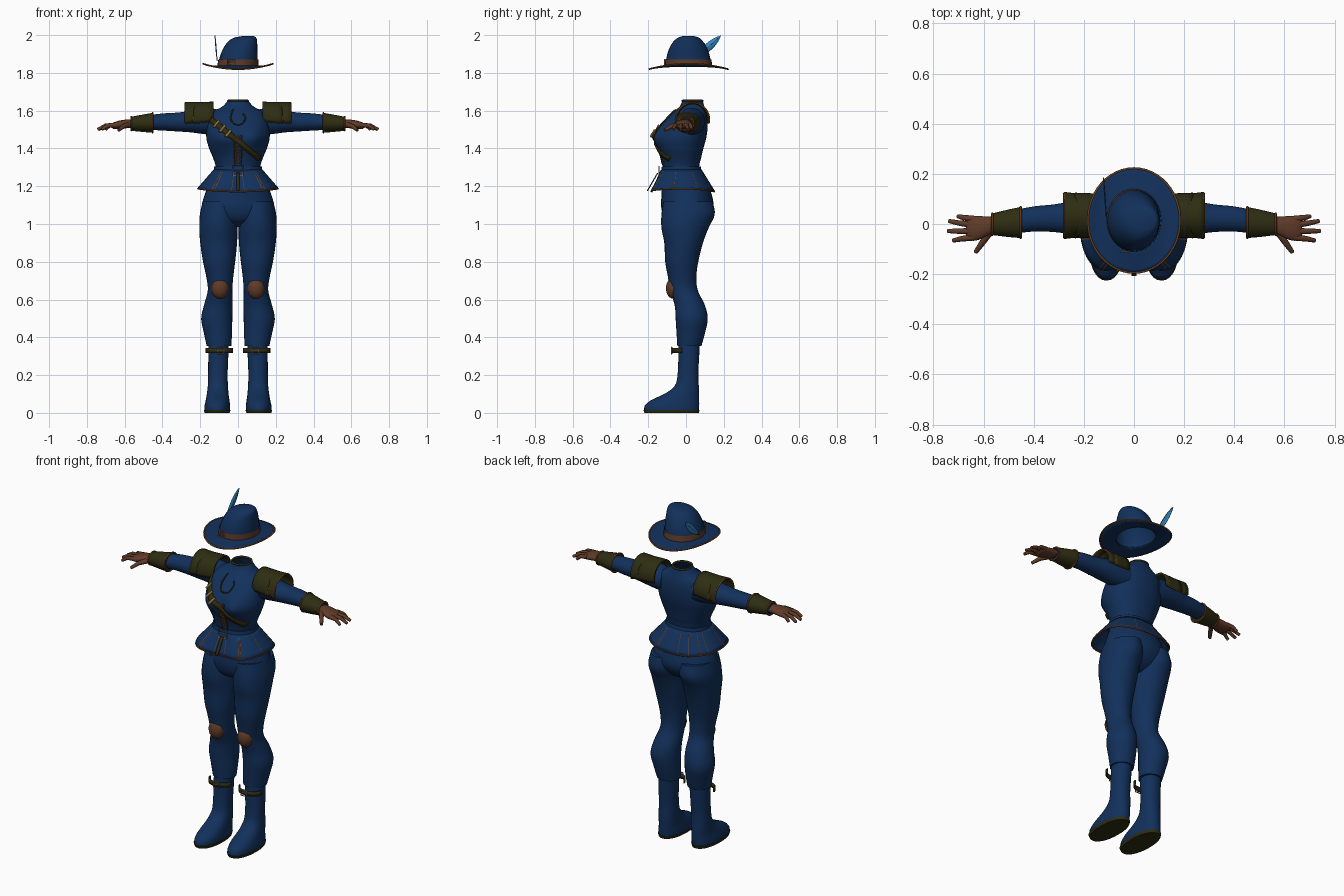
import bpy, bmesh
from math import sin, cos, pi, radians, exp
from mathutils import Vector

cube = bpy.data.objects.get("Cube")
if cube:
    bpy.data.objects.remove(cube)


def material(name, rgb):
    m = bpy.data.materials.new(name)
    m.use_nodes = True
    m.diffuse_color = (*rgb, 1)
    m.node_tree.nodes["Principled BSDF"].inputs["Base Color"].default_value = (*rgb, 1)
    return m


NAVY = material("navy cloth", (0.006, 0.030, 0.105))
BROWN = material("brown leather", (0.115, 0.043, 0.021))
OLIVE = material("dark olive leather", (0.027, 0.026, 0.006))
TRIM = material("orange brown trim", (0.17, 0.055, 0.014))
METAL = material("grey metal", (0.20, 0.18, 0.15))
BRASS = material("brass", (0.28, 0.17, 0.04))
FEATHER = material("light blue feather", (0.03, 0.24, 0.55))


def finish(ob, mat, mirror, thick=0):
    ob.data.materials.clear()
    ob.data.materials.append(mat)
    bpy.ops.object.select_all(action="DESELECT")
    ob.select_set(True)
    bpy.context.view_layer.objects.active = ob
    bpy.ops.object.shade_smooth_by_angle(angle=radians(50))
    if thick:
        s = ob.modifiers.new("thickness", "SOLIDIFY")
        s.thickness, s.offset = thick, 0
    if mirror:
        ob.modifiers.new("mirror", "MIRROR")
    return ob


def sheet(name, f, nu, nv, mat, wrap=False, caps="", thick=0, mirror=False):
    """Surface f(u, v); u runs round when wrap is set, caps close the start or end."""
    bm = bmesh.new()
    cols = nu if wrap else nu + 1
    grid = [[bm.verts.new(f(i / nu, j / nv)) for i in range(cols)] for j in range(nv + 1)]
    for a, b in zip(grid, grid[1:]):
        for i in range(nu):
            k = (i + 1) % cols
            bm.faces.new((a[i], a[k], b[k], b[i]))
    if "s" in caps:
        bm.faces.new(grid[0][::-1])
    if "e" in caps:
        bm.faces.new(grid[-1])
    bmesh.ops.recalc_face_normals(bm, faces=bm.faces)
    me = bpy.data.meshes.new(name)
    bm.to_mesh(me)
    bm.free()
    ob = bpy.data.objects.new(name, me)
    bpy.context.collection.objects.link(ob)
    return finish(ob, mat, mirror, thick)


def tube(name, pts, r, mat, cyclic=False, mirror=False, tip=None):
    cu = bpy.data.curves.new(name, "CURVE")
    cu.dimensions, cu.bevel_depth, cu.bevel_resolution = "3D", r, 2
    cu.use_fill_caps = True
    sp = cu.splines.new("POLY")
    sp.points.add(len(pts) - 1)
    for i, p in enumerate(pts):
        sp.points[i].co = (*p, 1)
        sp.points[i].radius = 1 if tip is None else 1 + (tip - 1) * i / (len(pts) - 1)
    sp.use_cyclic_u = cyclic
    ob = bpy.data.objects.new(name, cu)
    bpy.context.collection.objects.link(ob)
    bpy.ops.object.select_all(action="DESELECT")
    ob.select_set(True)
    bpy.context.view_layer.objects.active = ob
    bpy.ops.object.convert(target="MESH")
    return finish(bpy.context.object, mat, mirror)


def profile(rows, t):
    """Smooth interpolation of (t, a0, a1, b0, b1) rows."""
    last = len(rows) - 1
    i = max(0, min(last - 1, sum(r[0] <= t for r in rows) - 1))
    h = rows[i + 1][0] - rows[i][0]
    s = (t - rows[i][0]) / h

    def slope(j, k):
        a, b = rows[max(j - 1, 0)], rows[min(j + 1, last)]
        return (b[k] - a[k]) / (b[0] - a[0]) * h
    return [(2*s**3 - 3*s*s + 1) * rows[i][k] + (s**3 - 2*s*s + s) * slope(i, k)
            + (3*s*s - 2*s**3) * rows[i + 1][k] + (s**3 - s*s) * slope(i + 1, k) for k in range(1, 5)]


def ring(box, a, n=2.0):
    a0, a1, b0, b1 = box
    c, s = cos(a), sin(a)
    p = lambda w: (1 if w > 0 else -1) * abs(w) ** (2 / n)
    return (a0 + a1) / 2 + (a1 - a0) / 2 * p(c), (b0 + b1) / 2 + (b1 - b0) / 2 * p(s)


def loft(name, rows, mat, axis="z", n=2.0, caps="se", mirror=False, steps=30, shape=None, sides=28):
    def f(u, v):
        t = rows[0][0] + (rows[-1][0] - rows[0][0]) * v
        a, b = ring(profile(rows, t), 2 * pi * u, n)
        co = (a, b, t) if axis == "z" else (t, a, b)
        return shape(*co) if shape else co
    return sheet(name, f, sides, steps, mat, True, caps, mirror=mirror)


# Jacket body with shaped chest
TORSO = [(1.24, -.13, .13, -.12, .09), (1.30, -.118, .118, -.12, .07), (1.35, -.132, .132, -.13, .08),
         (1.40, -.153, .153, -.143, .092), (1.46, -.168, .168, -.15, .108), (1.52, -.163, .163, -.132, .115),
         (1.57, -.15, .15, -.09, .112), (1.60, -.125, .125, -.06, .105), (1.62, -.085, .085, -.035, .098),
         (1.655, -.052, .052, -.018, .088)]


def bust(x, y, z):
    if y < 0:
        y -= .032 * exp(-((abs(x) - .08) / .055) ** 2 - ((z - 1.455) / .055) ** 2)
    return x, y, z


def front(x, z, lift=.004):
    x0, x1, y0, y1 = profile(TORSO, z)
    k = min(abs(x) / x1, .98)
    y = (y0 + y1) / 2 - (y1 - y0) / 2 * (1 - k ** 2.2) ** (1 / 2.2)
    return Vector((x, bust(x, y, z)[1] - lift, z))


loft("jacket_body", TORSO, NAVY, n=2.2, caps="", shape=bust, steps=40, sides=40)
top = profile(TORSO, 1.655)
tube("collar_trim", [(*ring(top, 2 * pi * i / 24, 2.2), 1.652) for i in range(24)], .006, OLIVE, True)
tube("neck_trim", [front(.038 * cos(a), 1.56 + (.035 if a > pi else .065) * sin(a))
                   for a in [pi * (.75 + 1.5 * i / 16) for i in range(17)]], .004, OLIVE)

# Lacing down the chest
for i in range(8):
    z = 1.32 + .019 * i
    for s in (-1, 1):
        tube("lace", [front(-.014 * s, z), front(.014 * s, z + .016)], .0028, TRIM)
for s in (-1, 1):
    tube("lace_edge", [front(.018 * s, 1.31 + .16 * i / 8, .002) for i in range(9)], .003, OLIVE)

# Chest strap with small fittings
start, end = Vector((-.145, 0, 1.555)), Vector((.115, 0, 1.345))
side = Vector((.63, 0, .78))


def strap_point(t, w, lift):
    p = start.lerp(end, t) + side * w
    return front(p.x, p.z, lift)


sheet("chest_strap", lambda u, v: strap_point(u, .026 * (v - .5), .007), 24, 2, OLIVE, thick=.008)
for w in (-.014, .014):
    tube("strap_edge", [strap_point(i / 20, w, .009) for i in range(21)], .0022, TRIM)
for t in (.12, .24, .36):
    tube("strap_fitting", [strap_point(t, -.022, .014), strap_point(t, .022, .014)], .007, BRASS)


def buckle(name, c, w, h, mat=METAL, mirror=False):
    tube(name, [(c[0] + sx * w, c[1], c[2] + sz * h) for sx, sz in ((-1, -1), (1, -1), (1, 1), (-1, 1))],
         .0035, mat, True, mirror)
    tube(name + "_pin", [(c[0] - w, c[1], c[2]), (c[0] + w, c[1], c[2])], .0025, mat, mirror=mirror)


# Waist belt and flared skirt panels
loft("waist_belt", [(1.265, -.132, .132, -.134, .086), (1.305, -.126, .126, -.128, .078)], NAVY, n=2.2, steps=3)
buckle("belt_buckle", (0, -.143, 1.282), .026, .024)


def skirt(u, v):
    a = 2 * pi * u
    box = [p + (q - p) * v for p, q in zip((-.127, .127, -.13, .08), (-.212, .212, -.18, .15))]
    x, y = ring(box, a, 2.3)
    if sin(a) < 0:
        y -= .03 * v * sin(2 * a) ** 2
    return Vector((x, y, 1.285 - v * (.113 - .015 * cos(a) ** 2)))


sheet("jacket_skirt", skirt, 48, 6, NAVY, True, thick=.008)
tube("skirt_hem", [skirt(i / 48, 1) for i in range(48)], .0045, TRIM, True)
for deg in (-97, -83, -55, -50, -12, 25, 62, 67, 100, 118, 140, 192, 155, 232, 237):
    tube("skirt_seam", [skirt(deg / 360, .1 + .9 * j / 6) * 1 for j in range(7)], .0045, TRIM)
sheet("belt_tail", lambda u, v: (.018 * (u - .5), -.15 - .055 * v, 1.27 - .095 * v), 1, 4, OLIVE, thick=.006)

# Hips, legs, boots
loft("hips", [(.985, -.06, .06, -.05, .05), (1.02, -.16, .16, -.105, .105), (1.08, -.192, .192, -.13, .143),
              (1.15, -.178, .178, -.13, .138), (1.22, -.15, .15, -.125, .11), (1.29, -.12, .12, -.12, .07)], NAVY)
loft("trouser_leg", [(.355, .035, .166, -.046, .082), (.42, .032, .18, -.05, .1), (.5, .03, .195, -.055, .115),
                     (.57, .028, .18, -.06, .1), (.65, .03, .16, -.085, .062), (.72, .025, .168, -.096, .055),
                     (.8, .015, .185, -.11, .065), (.9, .005, .2, -.115, .09), (.98, .002, .205, -.13, .12),
                     (1.05, .0, .202, -.13, .152), (1.12, .002, .187, -.12, .142)], NAVY, mirror=True, steps=44)
loft("boot", [(.012, .042, .178, -.222, .068), (.04, .042, .177, -.218, .07), (.07, .046, .17, -.18, .07),
              (.1, .05, .165, -.115, .07), (.14, .053, .16, -.062, .068), (.2, .055, .158, -.045, .065),
              (.34, .05, .157, -.04, .072), (.4, .05, .155, -.04, .075)], NAVY, n=2.2, mirror=True)
loft("boot_sole", [(0, .044, .176, -.22, .068), (.016, .039, .181, -.226, .072)], OLIVE, n=2.2, mirror=True, steps=2)


def knee(u, v):
    a, b = 2 * pi * u, pi / 2 * v
    return .095 + .047 * cos(a) * cos(b), -.068 - .038 * sin(b), .66 + .058 * sin(a) * cos(b)


sheet("knee_patch", knee, 10, 6, BROWN, True, mirror=True)
sheet("ankle_strap", lambda u, v: (.099 + .069 * cos(pi * (1 + u)), -.022 + .05 * sin(pi * (1 + u)), .317 + .027 * v),
      20, 1, OLIVE, thick=.006, mirror=True)
buckle("ankle_buckle", (.092, -.076, .33), .018, .018, mirror=True)

# Sleeves and forearm cuffs
loft("sleeve", [(.10, -.03, .10, 1.47, 1.605), (.17, -.04, .10, 1.475, 1.615), (.25, -.04, .09, 1.485, 1.6),
                (.32, -.032, .078, 1.49, 1.59), (.40, -.03, .07, 1.495, 1.585), (.50, -.04, .05, 1.5, 1.572),
                (.57, -.035, .03, 1.505, 1.557)], NAVY, "x", mirror=True)
CUFF = [(.452, -.056, .068, 1.484, 1.588), (.50, -.052, .058, 1.488, 1.58), (.565, -.044, .042, 1.495, 1.568)]
loft("forearm_cuff", CUFF, OLIVE, "x", mirror=True, steps=8)
for row in CUFF[::2]:
    tube("cuff_trim", [(row[0], *ring(row[1:], 2 * pi * i / 24)) for i in range(24)], .0045, TRIM, True, True)
tube("cuff_seam", [(r[0], *ring(r[1:], radians(250))) for r in CUFF], .004, TRIM, mirror=True)

# Gloved hands
loft("palm", [(.55, -.032, .028, 1.507, 1.555), (.59, -.05, .03, 1.507, 1.553), (.63, -.066, .032, 1.503, 1.547),
              (.66, -.064, .03, 1.503, 1.537), (.67, -.055, .024, 1.51, 1.53)], BROWN, "x", mirror=True, steps=12)
for y, tip_x, tip_y in ((.02, .702, .031), (-.004, .738, .012), (-.029, .743, -.028), (-.053, .722, -.066)):
    tube("finger", [(.64, y, 1.525), ((.66 + tip_x) / 2, (y + tip_y) / 2, 1.521), (tip_x, tip_y, 1.5)],
         .0135, BROWN, mirror=True, tip=.6)
tube("thumb", [(.575, -.03, 1.525), (.605, -.075, 1.518), (.632, -.113, 1.497)], .016, BROWN, mirror=True, tip=.55)


# Shoulder guards in two overlapping layers
def guard(x0, x1, r0, r1):
    def f(u, v):
        a, r = radians(-12 + 204 * u), r0 + (r1 - r0) * v
        return x0 + (x1 - x0) * v, .034 + r * cos(a), 1.553 + r * sin(a) + .008 * (1 - v)
    return f


for name, f in (("shoulder_guard", guard(.13, .235, .082, .086)), ("shoulder_guard_lower", guard(.19, .278, .078, .089))):
    sheet(name, f, 20, 4, OLIVE, thick=.01, mirror=True)
    tube(name + "_trim", [f(i / 20, 1) for i in range(21)], .0045, TRIM, mirror=True)
    for u in (0, 1):
        tube(name + "_hem", [f(u, 0), f(u, 1)], .0045, TRIM, mirror=True)

# Hat with tilted crown, curved brim, band and feather
CROWN = [(1.832, -.105, .105, -.107, .135), (1.87, -.1, .104, -.105, .13), (1.91, -.087, .103, -.096, .12),
         (1.95, -.066, .102, -.078, .102), (1.975, -.042, .1, -.058, .082), (1.988, -.015, .095, -.038, .066),
         (1.994, .02, .085, -.02, .045)]
loft("hat_crown", CROWN, NAVY, caps="e", steps=32)


def brim(u, v):
    a = 2 * pi * u
    return ((.1 + .084 * v) * cos(a), .014 + (.118 + .09 * v) * sin(a),
            1.838 - .008 * v + v * v * (.018 * cos(a) ** 2 - .01 * sin(a) ** 2) - .012 * v * (1 - v))


sheet("hat_brim", brim, 48, 6, NAVY, True, thick=.006)
tube("brim_trim", [brim(i / 48, 1) for i in range(48)], .0045, TRIM, True)
loft("hat_band", [(1.84, -.109, .109, -.111, .139), (1.872, -.104, .108, -.109, .134)], BROWN, caps="", steps=3)
buckle("hat_buckle", (-.035, -.112, 1.857), .017, .015)


def plume(u, v):
    w = .021 * sin(pi * u ** 1.3) ** .8 * (v - .5) * 2 if 0 < u < 1 else 0
    return -.11 - .012 * u, .03 + .155 * u - .68 * w, 1.865 + .133 * u ** 1.1 + .73 * w


sheet("hat_feather", plume, 20, 2, FEATHER, thick=.004)
tube("feather_quill", [plume(i / 12, .5) for i in range(12)], .0025, OLIVE)
